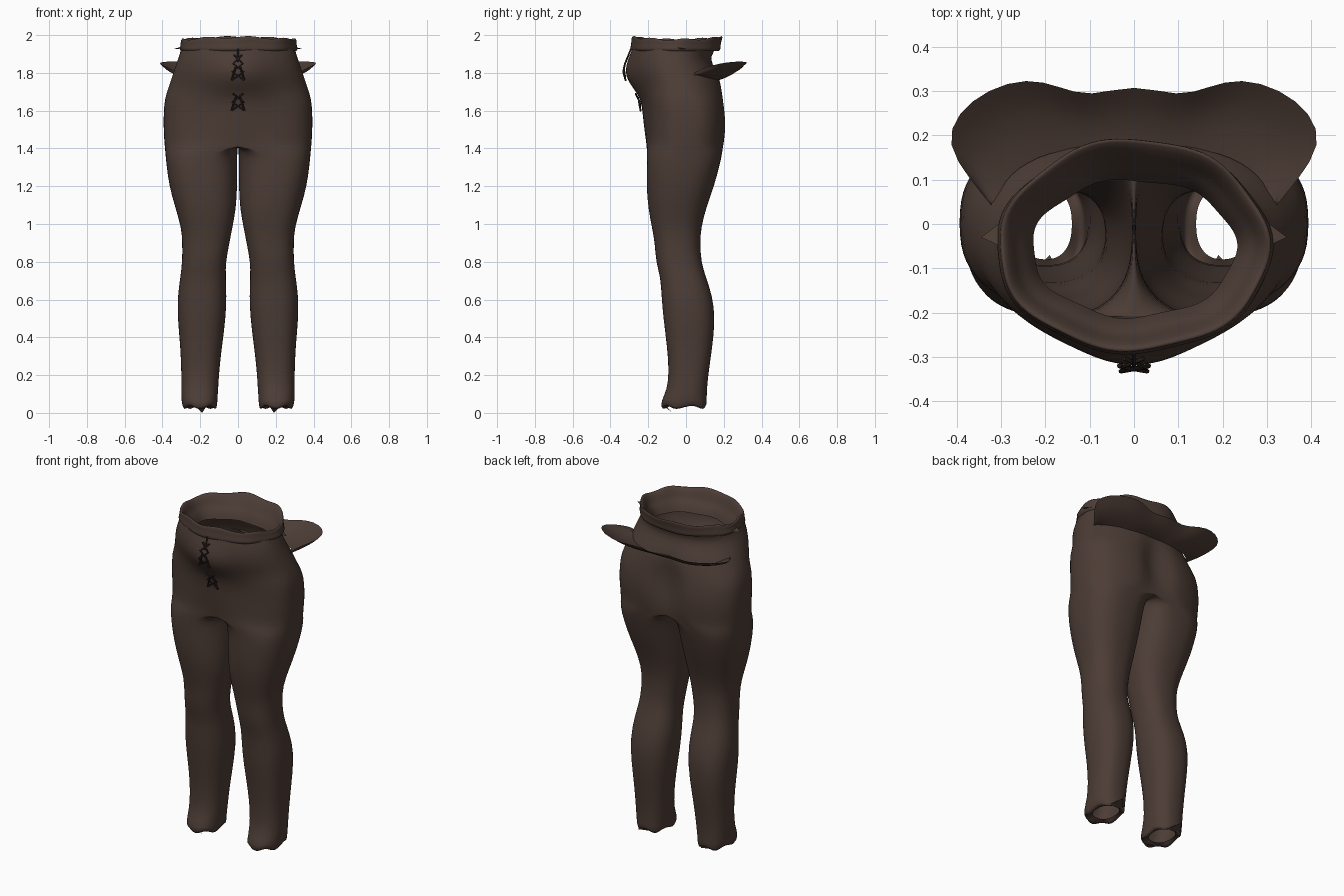
import bpy, bmesh
from math import sin, cos, pi, exp, copysign

cube = bpy.data.objects.get("Cube")
if cube:
    bpy.data.objects.remove(cube, do_unlink=True)


def material(name, colour):
    m = bpy.data.materials.new(name)
    m.use_nodes = True
    m.diffuse_color = (*colour, 1)
    bsdf = m.node_tree.nodes["Principled BSDF"]
    bsdf.inputs["Base Color"].default_value = (*colour, 1)
    bsdf.inputs["Roughness"].default_value = 0.9
    return m


cloth = material("dark brown cloth", (0.073, 0.046, 0.036))
cord = material("black brown cord", (0.025, 0.016, 0.013))


def finish(name, bm, mat, mirror=False, levels=1):
    """Turn a bmesh into a smooth object, mirrored across x when asked."""
    mesh = bpy.data.meshes.new(name)
    bmesh.ops.recalc_face_normals(bm, faces=bm.faces)
    for f in bm.faces:
        f.smooth = True
    bm.to_mesh(mesh)
    bm.free()
    mesh.materials.append(mat)
    ob = bpy.data.objects.new(name, mesh)
    bpy.context.collection.objects.link(ob)
    if mirror:
        mod = ob.modifiers.new("Mirror", 'MIRROR')
        mod.use_clip = True
        mod.merge_threshold = 0.001
    if levels:
        mod = ob.modifiers.new("Subdivision", 'SUBSURF')
        mod.levels = mod.render_levels = levels
    return ob


def loft(rows, closed=True):
    """Skin a list of equally long rows of points."""
    bm = bmesh.new()
    grid = [[bm.verts.new(p) for p in row] for row in rows]
    for a, b in zip(grid, grid[1:]):
        n = len(a)
        for i in range(n if closed else n - 1):
            j = (i + 1) % n
            bm.faces.new((a[i], a[j], b[j], b[i]))
    return bm


def power(v, e):
    return copysign(abs(v) ** e, v)


# Half trousers: height, inner x, middle x, outer x, front y, back y
RINGS = [
    (.04, .14, .20, .26, -.08, .08),
    (.02, .11, .20, .29, -.13, .11),
    (.06, .11, .20, .30, -.135, .11),
    (.12, .105, .20, .30, -.10, .11),
    (.22, .10, .20, .30, -.09, .12),
    (.35, .085, .20, .305, -.10, .14),
    (.50, .065, .195, .32, -.12, .155),
    (.62, .06, .19, .32, -.13, .14),
    (.72, .065, .185, .305, -.135, .105),
    (.80, .065, .18, .295, -.16, .08),
    (.90, .045, .17, .295, -.165, .075),
    (.98, .03, .17, .30, -.18, .08),
    (1.08, .01, .175, .33, -.20, .105),
    (1.20, .004, .185, .365, -.21, .15),
    (1.32, .004, .19, .38, -.207, .18),
    (1.38, .004, .15, .385, -.207, .195),
    (1.42, 0, 0, .39, -.207, .205),
    (1.50, 0, 0, .395, -.21, .217),
    (1.58, 0, 0, .395, -.21, .215),
    (1.66, 0, 0, .39, -.215, .203),
    (1.72, 0, 0, .37, -.24, .198),
    (1.78, 0, 0, .35, -.27, .185),
    (1.84, 0, 0, .33, -.28, .145),
    (1.89, 0, 0, .312, -.28, .13),
    (1.935, 0, 0, .30, -.275, .165),
]
STEPS = 40


def bulge(x, y, z):
    """Belly at the front, cleft between the cheeks at the back."""
    belly = .055 * exp(-((z - 1.78) / .11) ** 2) * exp(-(x / .15) ** 2)
    pouch = .022 * exp(-((z - 1.57) / .1) ** 2) * exp(-(x / .11) ** 2)
    cleft = .07 * exp(-((z - 1.58) / .16) ** 2) * exp(-(x / .06) ** 2)
    return -(belly + pouch) if y < 0 else -cleft


def trouser_ring(z, xi, xm, xo, yf, yb):
    pts = []
    e = .85 if z < 1.3 else (.76 if z < 1.7 else .92)
    for k in range(STEPS):
        t = 2 * pi * k / STEPS
        c, s = power(cos(t), e), power(sin(t), e)
        x = xm + c * ((xo - xm) if c > 0 else (xm - xi))
        y = (yf + yb) / 2 + s * (yb - yf) / 2
        if z > 1.4:
            y += bulge(x, s, z) * abs(s)
        wave = .014 * sin(5 * t) if z == .02 else 0
        pts.append((x, y, z + wave))
    return pts


bm = loft([trouser_ring(*r) for r in RINGS])
inner = [f for f in bm.faces if all(v.co.x < .001 for v in f.verts)]
bmesh.ops.delete(bm, geom=inner, context='FACES')
finish("trousers", bm, cloth, mirror=True)

# Wavy waistband that folds over and continues inside as a lining
BAND = [(1.915, .004), (1.925, .016), (1.945, .006), (1.975, .008),
        (1.98, -.002), (1.95, -.022), (1.925, -.03), (1.90, -.055), (1.86, -.07)]


def band_row(z, grow):
    row = []
    for k in range(48):
        t = 2 * pi * k / 48
        top = max(0, (z - 1.93) / .05)
        flare = .022 * top * max(0, sin(t))
        ripple = .005 * sin(7 * t + 1)
        lift = top * (.015 * sin(t) ** 2 + .007 * sin(8 * t))
        x = (.30 + grow + ripple) * cos(t)
        y = -.055 + (.225 + grow + ripple + flare) * sin(t)
        row.append((x, y, min(2, z + lift)))
    return row


finish("waistband", loft([band_row(*r) for r in BAND]), cloth)

# Loose scalloped flap fanning out over the seat
OUTER = [(0, .318, 1.835), (.10, .285, 1.835), (.17, .31, 1.845), (.24, .33, 1.855),
         (.33, .305, 1.86), (.40, .25, 1.86), (.425, .18, 1.85), (.37, .10, 1.83),
         (.32, .04, 1.80)]
INNER = [(0, .13, 1.765), (.08, .17, 1.76), (.14, .17, 1.76), (.19, .16, 1.765),
         (.24, .14, 1.77), (.28, .11, 1.775), (.30, .08, 1.785), (.31, .05, 1.79),
         (.31, .03, 1.795)]


def blend(f, sag):
    return [tuple(a + (b - a) * f - (sag if i == 2 else 0)
                  for i, (a, b) in enumerate(zip(p, q)))
            for p, q in zip(INNER, OUTER)]


flap = loft([blend(0, 0), blend(.35, .014), blend(.7, .016), blend(1, 0)], closed=False)
finish("seat_flap", flap, cloth, mirror=True)


# Small folded tabs: waist points at the sides and scraps at the heels
def tab(name, points):
    bm = bmesh.new()
    bm.faces.new([bm.verts.new(p) for p in points])
    finish(name, bm, cloth, mirror=True, levels=0)


tab("waist_tab", [(.28, .02, 1.93), (.345, -.03, 1.925), (.28, -.06, 1.945)])
tab("heel_scrap", [(.16, .09, .03), (.21, .158, .055), (.25, .09, .03)])
tab("toe_scrap", [(.17, -.11, .03), (.19, -.07, 0), (.22, -.10, .03)])


# Laces following the front of the belly
def front_y(z):
    for a, b in zip(RINGS, RINGS[1:]):
        if a[0] <= z <= b[0]:
            f = (z - a[0]) / (b[0] - a[0])
            return a[4] + (b[4] - a[4]) * f + bulge(0, -1, z) - .006
    return -.28


def lace(name, points):
    curve = bpy.data.curves.new(name, 'CURVE')
    curve.dimensions = '3D'
    curve.bevel_depth = .005
    curve.bevel_resolution = 1
    curve.use_fill_caps = True
    spline = curve.splines.new('POLY')
    spline.points.add(len(points) - 1)
    for p, (x, z) in zip(spline.points, points):
        p.co = (x, front_y(z), z, 1)
    curve.materials.append(cord)
    ob = bpy.data.objects.new(name, curve)
    bpy.context.collection.objects.link(ob)


for label, low, count in (("upper", 1.76, 3), ("lower", 1.60, 2)):
    for side in (-1, 1):
        zigzag = [(side * (-1) ** k * (.034 - .004 * k), low + .045 * k)
                  for k in range(count + 1)]
        lace(label + "_lace", zigzag)
        lace(label + "_lace_end", [(side * .034, low), (side * .012, low + .07)])
lace("fly_cord", [(0, 1.86), (0, 1.89), (0, 1.93)])
